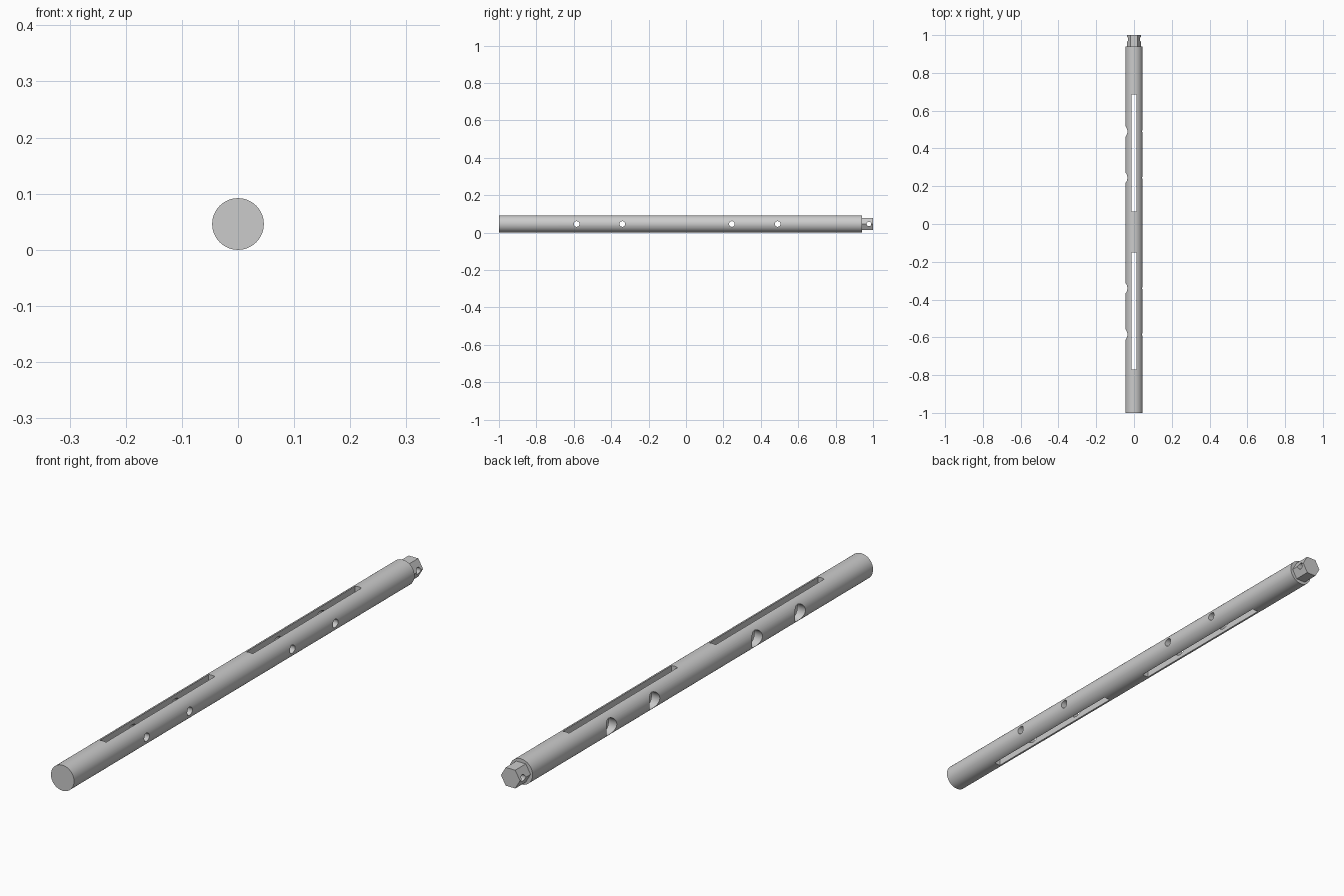
import bpy
from math import pi

if "Cube" in bpy.data.objects:
    bpy.data.objects.remove(bpy.data.objects["Cube"])

R = 0.046      # shaft radius, also the axis height
SHOULDER = 0.94


def cyl(name, r, start, end, axis, sides=96, spin=0.0):
    """Cylinder between two points along the x or y axis."""
    mid = [(a + b) / 2 for a, b in zip(start, end)]
    length = sum(abs(b - a) for a, b in zip(start, end))
    rot = (0, pi / 2, 0) if axis == 'X' else (pi / 2, spin, 0)
    bpy.ops.mesh.primitive_cylinder_add(vertices=sides, radius=r, depth=length,
                                        location=mid, rotation=rot)
    ob = bpy.context.object
    ob.name = name
    bpy.ops.object.transform_apply(location=True, rotation=True, scale=True)
    return ob


def boolean(target, tool, operation):
    """Apply a boolean and discard the tool object."""
    tool.hide_render = True
    mod = target.modifiers.new("bool", 'BOOLEAN')
    mod.operation = operation
    mod.solver = 'EXACT'
    mod.object = tool
    bpy.context.view_layer.objects.active = target
    bpy.ops.object.modifier_apply(modifier=mod.name)
    bpy.data.objects.remove(tool, do_unlink=True)


# Round shaft with a hexagonal drive end (flats up and down, corners to the sides)
shaft = cyl("shaft", R, (0, -1, R), (0, SHOULDER, R), 'Y')
hexend = cyl("hex_end", 0.038, (0, SHOULDER - 0.03, R), (0, 1, R), 'Y', 6, pi / 2)
boolean(shaft, hexend, 'UNION')

# Two long slots cut vertically through the shaft
for y0, y1 in ((-0.77, -0.15), (0.065, 0.685)):
    bpy.ops.mesh.primitive_cube_add(size=1, location=(0, (y0 + y1) / 2, R))
    slot = bpy.context.object
    slot.name = "slot_cutter"
    slot.scale = (0.025, y1 - y0, 0.2)
    bpy.ops.object.transform_apply(location=True, rotation=True, scale=True)
    boolean(shaft, slot, 'DIFFERENCE')

# Cross holes: small on the right, wide access bore on the left
for y in (-0.585, -0.34, 0.245, 0.49):
    boolean(shaft, cyl("hole_cutter", 0.015, (-0.1, y, R), (0.1, y, R), 'X', 40), 'DIFFERENCE')
    boolean(shaft, cyl("bore_cutter", 0.030, (-0.1, y, R), (0.014, y, R), 'X', 56), 'DIFFERENCE')

# Pin hole through the hexagonal end
boolean(shaft, cyl("pin_cutter", 0.012, (-0.1, 0.978, R), (0.1, 0.978, R), 'X', 32), 'DIFFERENCE')

bpy.ops.object.select_all(action='DESELECT')
shaft.select_set(True)
bpy.context.view_layer.objects.active = shaft
bpy.ops.object.shade_smooth_by_angle(angle=pi / 6)
